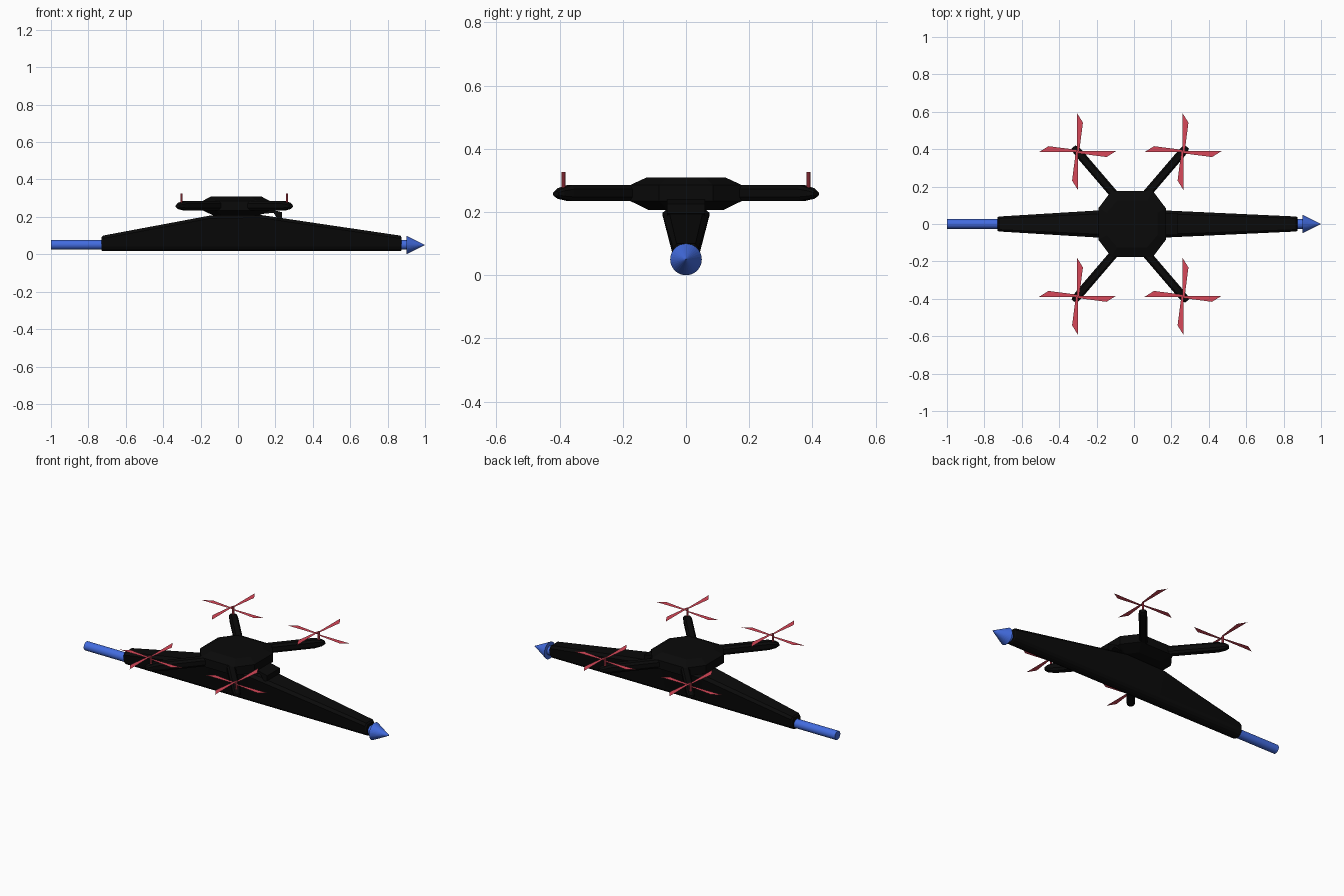
import bpy, bmesh
from math import sin, cos, pi, radians
from mathutils import Vector, Matrix

cube = bpy.data.objects.get("Cube")
if cube:
    bpy.data.objects.remove(cube, do_unlink=True)


def material(name, rgb):
    m = bpy.data.materials.new(name)
    m.use_nodes = True
    m.diffuse_color = (*rgb, 1)
    m.node_tree.nodes["Principled BSDF"].inputs["Base Color"].default_value = (*rgb, 1)
    return m


BLACK = material("matte_black", (0.003, 0.003, 0.003))
BLUE = material("royal_blue", (0.056, 0.15, 0.74))
RED = material("rotor_red", (0.68, 0.065, 0.1))


def finish(bm, name, mat, smooth=False):
    bmesh.ops.recalc_face_normals(bm, faces=bm.faces)
    me = bpy.data.meshes.new(name)
    bm.to_mesh(me)
    bm.free()
    me.materials.append(mat)
    ob = bpy.data.objects.new(name, me)
    bpy.context.collection.objects.link(ob)
    if smooth:
        bpy.ops.object.select_all(action="DESELECT")
        ob.select_set(True)
        bpy.context.view_layer.objects.active = ob
        bpy.ops.object.shade_smooth_by_angle(angle=radians(30))
    return ob


def loft(name, rings, mat, smooth=False):
    """Skin a list of equal-length rings and cap both ends."""
    bm = bmesh.new()
    loops = [[bm.verts.new(p) for p in ring] for ring in rings]
    n = len(loops[0])
    for a, b in zip(loops, loops[1:]):
        for i in range(n):
            j = (i + 1) % n
            bm.faces.new((a[i], a[j], b[j], b[i]))
    bm.faces.new(loops[0])
    bm.faces.new(loops[-1])
    return finish(bm, name, mat, smooth)


def cone(name, r1, r2, start, end, mat, sides=32, smooth=False):
    start, end = Vector(start), Vector(end)
    axis = end - start
    turn = axis.to_track_quat("Z", "Y").to_matrix().to_4x4()
    bm = bmesh.new()
    bmesh.ops.create_cone(bm, cap_ends=True, segments=sides, radius1=r1, radius2=r2,
                          depth=axis.length,
                          matrix=Matrix.Translation((start + end) / 2) @ turn)
    return finish(bm, name, mat, smooth)


# Carried arrow: shaft and tip
AXIS = 0.051
cone("arrow_shaft", 0.026, 0.026, (-1, 0, AXIS), (0.9, 0, AXIS), BLUE, smooth=True)
cone("arrow_tip", 0.05, 0, (0.9, 0, 0.05), (1, 0, 0.05), BLUE)


# Long tapered hull with a rounded belly
def hull_ring(x, half, top, scale=1):
    pts = [(0.04 * cos(a), 0.057 + 0.04 * sin(a))
           for a in (pi + pi * k / 8 for k in range(9))]
    pts += [(half, top - 0.015), (half * 0.75, top), (-half * 0.75, top), (-half, top - 0.015)]
    return [(x, y * scale, AXIS + (z - AXIS) * scale) for y, z in pts]


loft("hull", [hull_ring(-0.73, 0.04, 0.097, 0.88), hull_ring(-0.722, 0.04, 0.1),
              hull_ring(-0.15, 0.075, 0.207), hull_ring(0.11, 0.075, 0.212),
              hull_ring(0.867, 0.04, 0.1), hull_ring(0.875, 0.04, 0.097, 0.88)], BLACK)


# Central octagonal body
def octagon(z, hx, hy, cx, cy):
    return [(-0.01 + x, y, z) for x, y in
            ((hx, -cy), (hx, cy), (cx, hy), (-cx, hy),
             (-hx, cy), (-hx, -cy), (-cx, -hy), (cx, -hy))]


loft("central_body", [octagon(0.207, 0.12, 0.12, 0.075, 0.06),
                      octagon(0.235, 0.18, 0.177, 0.11, 0.085),
                      octagon(0.285, 0.18, 0.177, 0.11, 0.085),
                      octagon(0.309, 0.135, 0.125, 0.08, 0.06)], BLACK)

# Small bracket hanging below one side of the body
profile = [(0.12, 0.24), (0.17, 0.24), (0.235, 0.225), (0.235, 0.195),
           (0.215, 0.185), (0.19, 0.222), (0.12, 0.215)]
loft("bracket", [[(x, y, z) for x, z in profile] for y in (-0.06, 0.06)], BLACK)


# Arms with chamfered edges and tapered tips
def arm(name, motor):
    away = Vector((0.18 if motor.x > 0 else -0.18, 0.21 if motor.y > 0 else -0.21, 0)).normalized()
    side = Vector((-away.y, away.x, 0))

    def ring(s, w, low, high):
        mid, h = (low + high) / 2, (high - low) / 2
        return [motor + away * s + side * (w * a) + Vector((0, 0, mid + h * b))
                for a, b in ((1, -.5), (1, .5), (.6, 1), (-.6, 1),
                             (-1, .5), (-1, -.5), (-.6, -1), (.6, -1))]

    loft(name, [ring(-0.34, 0.023, 0.235, 0.285), ring(-0.025, 0.023, 0.235, 0.285),
                ring(0.015, 0.021, 0.242, 0.275), ring(0.033, 0.013, 0.25, 0.265)], BLACK)


# Four flat blades; one pair sits above the other
BLADE = [(-0.002, 0), (-0.002, 0.205), (0.029, 0.155), (0.009, 0)]


def rotor(name, motor):
    bm = bmesh.new()
    for k in range(4):
        z = 0.308 if k % 2 else 0.324
        spin = Matrix.Rotation(k * pi / 2, 3, "Z")
        bm.faces.new([bm.verts.new(motor + spin @ Vector((x, y, 0)) + Vector((0, 0, z)))
                      for x, y in BLADE])
    finish(bm, name, RED)


for fore, y in (("front", -0.387), ("back", 0.387)):
    for hand, x in (("right", -0.302), ("left", 0.262)):
        motor = Vector((x, y, 0))
        arm(f"{fore}_{hand}_arm", motor)
        cone(f"{fore}_{hand}_rotor_shaft", 0.006, 0.006, (x, y, 0.26), (x, y, 0.326), RED, 10)
        rotor(f"{fore}_{hand}_rotor_blades", motor)
